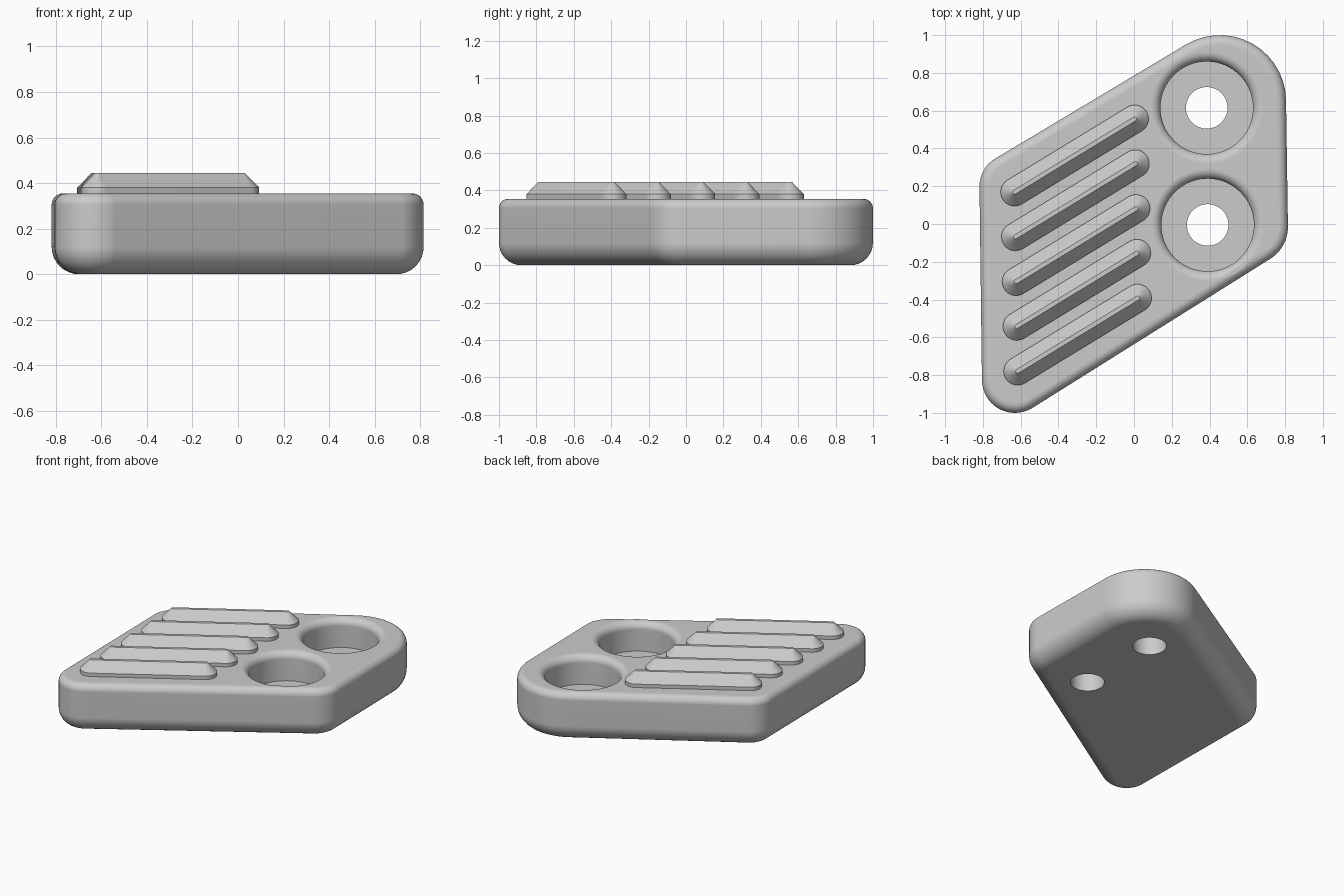
import bpy, bmesh
from math import sin, cos, pi, atan2, acos, hypot, radians

cube = bpy.data.objects.get("Cube")
if cube:
    bpy.data.objects.remove(cube, do_unlink=True)

grey = bpy.data.materials.new("matte_grey")
grey.use_nodes = True
grey.diffuse_color = (0.6, 0.6, 0.6, 1)
bsdf = next(n for n in grey.node_tree.nodes if n.type == 'BSDF_PRINCIPLED')
bsdf.inputs["Base Color"].default_value = grey.diffuse_color

HEIGHT, TOP_R, BASE_R = 0.355, 0.05, 0.12


def hull_outline(circles, inset, steps):
    """Counter-clockwise outline wrapped tightly round a loop of circles."""
    normals = []
    for i, (x, y, r) in enumerate(circles):
        x2, y2, r2 = circles[(i + 1) % len(circles)]
        dx, dy = x2 - x, y2 - y
        normals.append(atan2(dy, dx) - acos((r - r2) / hypot(dx, dy)))
    points = []
    for i, (x, y, r) in enumerate(circles):
        start = normals[i - 1]
        sweep = (normals[i] - start) % (2 * pi)
        for k in range(steps + 1):
            a = start + sweep * k / steps
            points.append((x + (r - inset) * cos(a), y + (r - inset) * sin(a)))
    return points


def circle_outline(x, y, r, steps=64):
    return [(x + r * cos(2 * pi * k / steps), y + r * sin(2 * pi * k / steps))
            for k in range(steps)]


def loft(bm, outlines):
    """Skin a stack of (outline, z) rings; return the first and last ring."""
    rings = [[bm.verts.new((x, y, z)) for x, y in pts] for pts, z in outlines]
    n = len(rings[0])
    for low, high in zip(rings, rings[1:]):
        for k in range(n):
            j = (k + 1) % n
            bm.faces.new((low[k], low[j], high[j], high[k]))
    return rings[0], rings[-1]


def fill(bm, rings):
    """Close the area bounded by the rings; inner rings become holes."""
    edges = [bm.edges.get((a, b)) for ring in rings
             for a, b in zip(ring, ring[1:] + ring[:1])]
    bmesh.ops.triangle_fill(bm, use_beauty=True, use_dissolve=False, edges=edges)


def finish(bm, name, angle):
    bmesh.ops.recalc_face_normals(bm, faces=bm.faces)
    mesh = bpy.data.meshes.new(name)
    bm.to_mesh(mesh)
    bm.free()
    mesh.materials.append(grey)
    obj = bpy.data.objects.new(name, mesh)
    bpy.context.collection.objects.link(obj)
    bpy.ops.object.select_all(action='DESELECT')
    obj.select_set(True)
    bpy.context.view_layer.objects.active = obj
    bpy.ops.object.shade_smooth_by_angle(angle=radians(angle))
    weighted = obj.modifiers.new("flat_face_normals", 'WEIGHTED_NORMAL')
    weighted.keep_sharp = True


# Body: skewed slab with rounded corners, soft top edge and fuller bottom edge
corners = [(-0.63, -0.825, 0.175), (0.615, -0.015, 0.2),
           (0.455, 0.65, 0.35), (-0.648, 0.2, 0.17)]
quarter = [k / 8 * pi / 2 for k in range(9)]
profile = [(BASE_R * (1 - sin(a)), BASE_R * (1 - cos(a))) for a in quarter]
profile += [(TOP_R * (1 - cos(a)), HEIGHT - TOP_R * (1 - sin(a))) for a in quarter]
bm = bmesh.new()
base, top = loft(bm, [(hull_outline(corners, d, 14), z) for d, z in profile])
base_rings, top_rings = [base], [top]

# Counterbored holes with a rounded rim
bore = [(0.11, 0), (0.11, 0.15), (0.245, 0.15)]
bore += [(0.245 + TOP_R * (1 - cos(a)), HEIGHT - TOP_R * (1 - sin(a))) for a in quarter]
for x, y in ((0.385, 0.615), (0.39, -0.005)):
    low, high = loft(bm, [(circle_outline(x, y, r), z) for r, z in bore])
    base_rings.append(low)
    top_rings.append(high)
fill(bm, base_rings)
fill(bm, top_rings)
finish(bm, "body", 35)

# Grip ribs: bevelled bars with round ends
for i in range(5):
    sx, sy = 0.004 * i, -0.237 * i
    ends = [(-0.632 + sx, 0.169 + sy, 0.074), (0.003 + sx, 0.556 + sy, 0.074)]
    bm = bmesh.new()
    steps = ((0, HEIGHT - 0.01), (0, 0.38), (0.063, 0.445))
    low, high = loft(bm, [(hull_outline(ends, d, 16), z) for d, z in steps])
    bm.faces.new(low)
    bm.faces.new(high)
    finish(bm, f"grip_rib_{i + 1}", 30)
